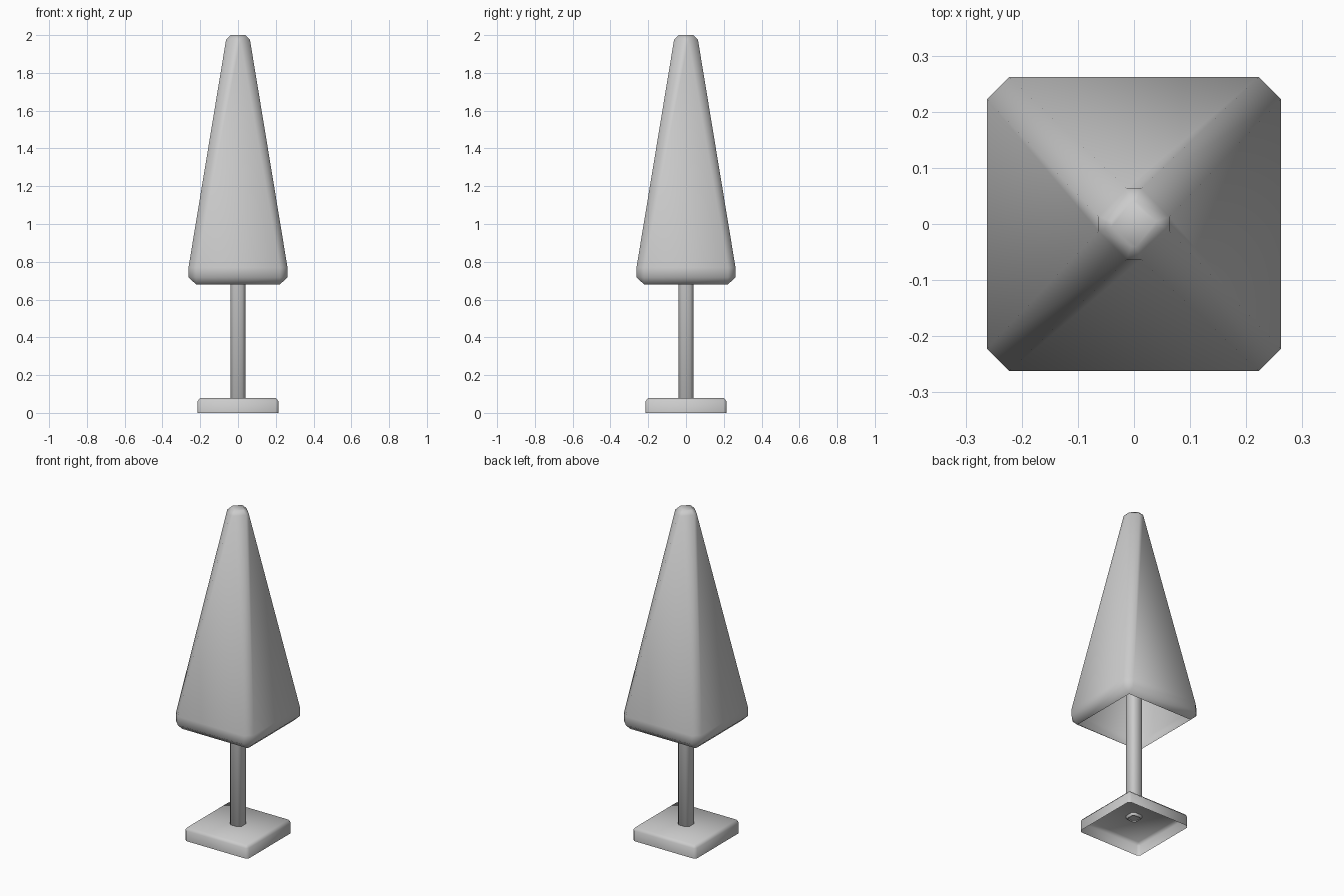
import bpy, bmesh, math

if "Cube" in bpy.data.objects:
    bpy.data.objects.remove(bpy.data.objects["Cube"])


def ring_points(half, cut):
    """Square outline with its four corners cut off."""
    a, b = half, half - cut
    return [(a, -b), (a, b), (b, a), (-b, a), (-a, b), (-a, -b), (-b, -a), (b, -a)]


def loft(name, rings, cap_top=True, angle=60):
    """Skin a stack of (z, half width, corner cut) rings, open underneath."""
    bm = bmesh.new()
    loops = [[bm.verts.new((x, y, z)) for x, y in ring_points(h, c)] for z, h, c in rings]
    for low, high in zip(loops, loops[1:]):
        for i in range(8):
            j = (i + 1) % 8
            bm.faces.new((low[i], low[j], high[j], high[i]))
    if cap_top:
        bm.faces.new(loops[-1])
    bmesh.ops.remove_doubles(bm, verts=bm.verts, dist=0.0005)
    mesh = bpy.data.meshes.new(name)
    bm.to_mesh(mesh)
    bm.free()
    obj = bpy.data.objects.new(name, mesh)
    bpy.context.collection.objects.link(obj)
    bpy.ops.object.select_all(action='DESELECT')
    obj.select_set(True)
    bpy.context.view_layer.objects.active = obj
    bpy.ops.object.shade_smooth_by_angle(angle=math.radians(angle))
    return obj


# Tapered tree crown, hollow and open at the bottom
loft("foliage", [
    (0.68, 0.222, 0.0),
    (0.718, 0.262, 0.04),
    (0.77, 0.262, 0.04),
    (1.977, 0.063, 0.05),
    (2.0, 0.04, 0.035),
])

# Thin trunk running from the base up into the crown
loft("trunk", [
    (0.065, 0.03, 0.01),
    (0.075, 0.039, 0.016),
    (0.9, 0.039, 0.016),
], cap_top=False)

# Shallow square base, hollow underneath
loft("base", [
    (0.0, 0.215, 0.016),
    (0.062, 0.215, 0.016),
    (0.079, 0.199, 0.0),
])
